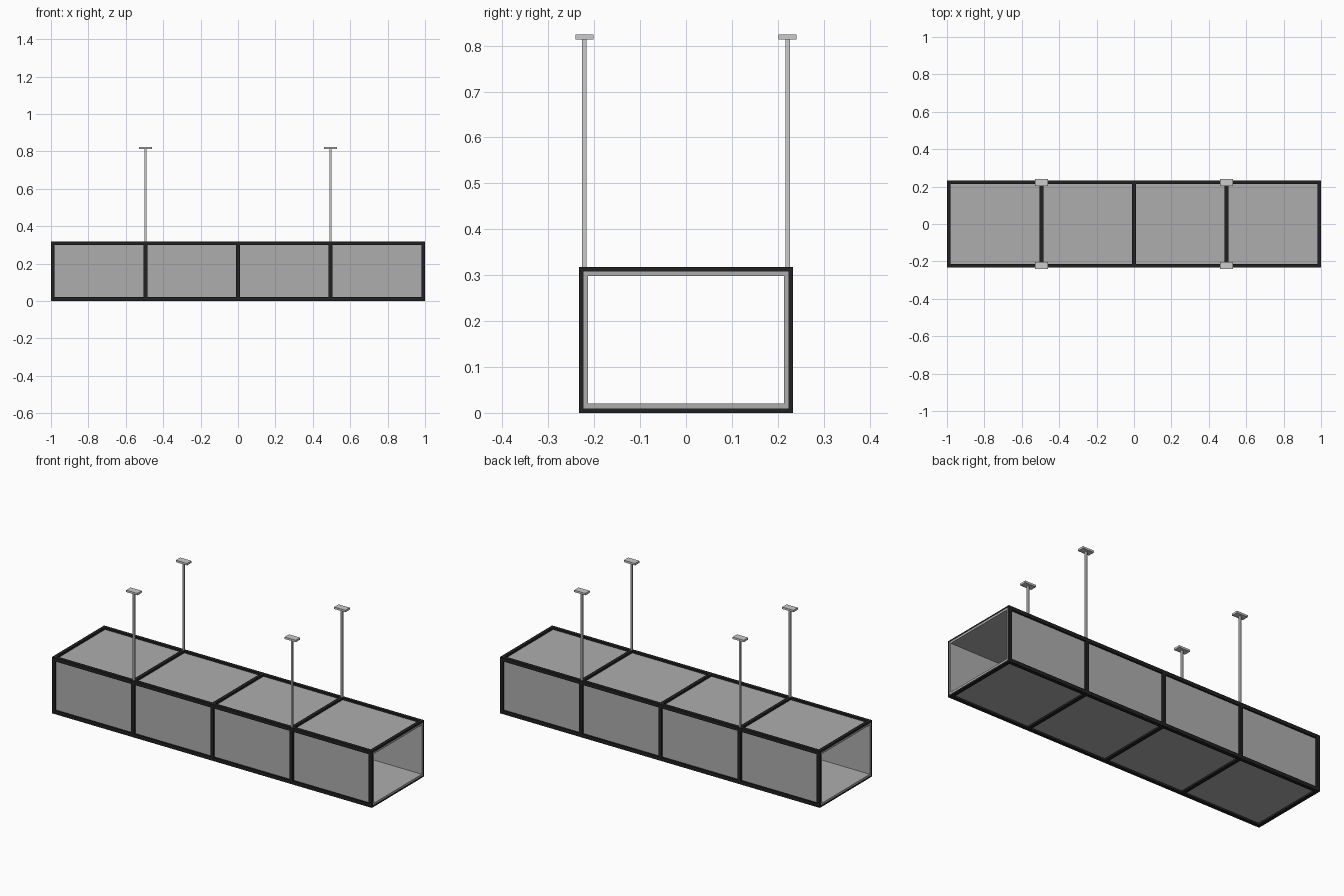
import bpy, bmesh

if "Cube" in bpy.data.objects:
    bpy.data.objects.remove(bpy.data.objects["Cube"])

L, W, H = 1.0, 0.233, 0.318      # half length, half width, height of the duct
T, B = 0.010, 0.020              # sheet thickness, strip width


def material(name, c):
    m = bpy.data.materials.new(name)
    m.diffuse_color = (c, c, c, 1)
    m.use_nodes = True
    m.node_tree.nodes["Principled BSDF"].inputs["Base Color"].default_value = m.diffuse_color
    return m


black = material("black_trim", 0.015)
grey = material("panel_grey", 0.42)


def finish(name, bm, mat=None):
    bmesh.ops.recalc_face_normals(bm, faces=bm.faces)
    me = bpy.data.meshes.new(name)
    bm.to_mesh(me)
    bm.free()
    ob = bpy.data.objects.new(name, me)
    bpy.context.collection.objects.link(ob)
    if mat:
        me.materials.append(mat)
    return ob


def box(name, centre, size, mat=None):
    bm = bmesh.new()
    bmesh.ops.create_cube(bm, size=1)
    for v in bm.verts:
        v.co = [c + s * k for c, s, k in zip(centre, size, v.co)]
    return finish(name, bm, mat)


def extrude_x(name, profile, mat):
    bm = bmesh.new()
    f = bm.faces.new([bm.verts.new((-L, y, z)) for y, z in profile])
    ext = bmesh.ops.extrude_face_region(bm, geom=[f])["geom"]
    for v in ext:
        if isinstance(v, bmesh.types.BMVert):
            v.co.x = L
    return finish(name, bm, mat)


# Panels: side, floor and roof sheets lying inside the trim
for s, n in ((-1, "front"), (1, "back")):
    box(n + "_panel", (0, s * (W - 1.5 * T), H / 2), (2 * L, T, H - 2 * T), grey)
for z, n in ((1.5 * T, "floor"), (H - 1.5 * T, "roof")):
    box(n + "_panel", (0, 0, z), (2 * L, 2 * W - 4 * T, T), grey)

# Corner angles: L-section rails along the four long edges
angle = [(0, 0), (B, 0), (B, T), (T, T), (T, B), (0, B)]
for sy, ny in ((-1, "front"), (1, "back")):
    for top, nz in ((False, "lower"), (True, "upper")):
        pts = [(sy * (W - a), H - b if top else b) for a, b in angle]
        extrude_x(f"{ny}_{nz}_rail", pts, black)

# Cross strips: five rings around the duct
for i in range(5):
    x = (i - 2) * (L - B / 2) / 2
    for s, n in ((-1, "front"), (1, "back")):
        box(f"{n}_strip_{i}", (x, s * (W - T / 2), H / 2), (B, T, H - 2 * B), black)
    for z, n in ((T / 2, "floor"), (H - T / 2, "roof")):
        box(f"{n}_strip_{i}", (x, 0, z), (B, 2 * W - 2 * B, T), black)

# Hangers: thin rods with ceiling plates
for sx, nx in ((-1, "left"), (1, "right")):
    for sy, ny in ((-1, "front"), (1, "back")):
        x, y = sx * 0.495, sy * 0.2215
        box(f"{nx}_{ny}_rod", (x, y, (H + 0.815) / 2), (0.01, 0.01, 0.815 - H))
        box(f"{nx}_{ny}_plate", (x, y, 0.819), (0.07, 0.039, 0.011))
